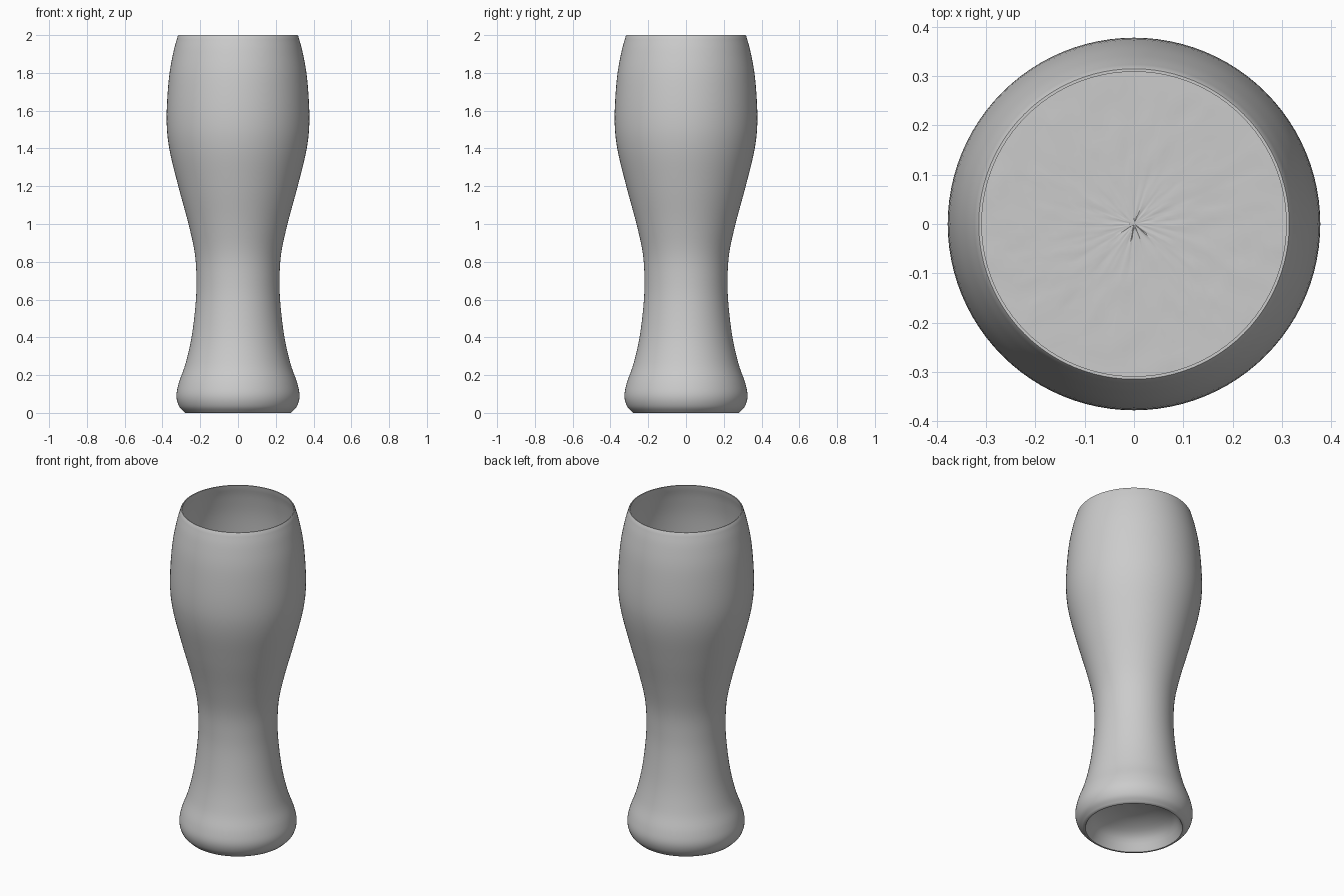
import bpy, bmesh, math, random
from mathutils import Vector

if "Cube" in bpy.data.objects:
    bpy.data.objects.remove(bpy.data.objects["Cube"], do_unlink=True)

SEGMENTS = 96
WALL = 0.01
random.seed(4)

grey = bpy.data.materials.new("plain grey")
grey.use_nodes = True
grey.diffuse_color = (0.6, 0.6, 0.6, 1)
grey.node_tree.nodes["Principled BSDF"].inputs["Base Color"].default_value = grey.diffuse_color


def smooth_path(points, steps=5):
    """Pass a soft curve through (radius, height) points."""
    pts = [Vector(p) for p in points]
    pts = [2 * pts[0] - pts[1]] + pts + [2 * pts[-1] - pts[-2]]
    path = []
    for a, b, c, d in zip(pts, pts[1:], pts[2:], pts[3:]):
        for i in range(steps):
            t = i / steps
            path.append(b + (c - a) * t / 2 + (2 * a - 5 * b + 4 * c - d) * t * t / 2
                        + (3 * b - a - 3 * c + d) * t ** 3 / 2)
    return path + [pts[-2]]


def lathe(name, profile, ripple=0.0):
    """Turn a (radius, height) profile around z; radius 0 becomes a pole."""
    bm = bmesh.new()
    rings = []
    for r, z in profile:
        if r < 1e-5:
            rings.append([bm.verts.new((0, 0, z))] * SEGMENTS)
            continue
        ring = []
        for i in range(SEGMENTS):
            a = math.tau * i / SEGMENTS
            lift = random.uniform(-ripple, ripple) if ripple else 0
            ring.append(bm.verts.new((r * math.cos(a), r * math.sin(a), z + lift)))
        rings.append(ring)
    for low, high in zip(rings, rings[1:]):
        for i in range(SEGMENTS):
            j = (i + 1) % SEGMENTS
            bm.faces.new(dict.fromkeys((low[i], low[j], high[j], high[i])))
    mesh = bpy.data.meshes.new(name)
    bm.to_mesh(mesh)
    bm.free()
    mesh.materials.append(grey)
    obj = bpy.data.objects.new(name, mesh)
    bpy.context.collection.objects.link(obj)
    bpy.ops.object.select_all(action="DESELECT")
    obj.select_set(True)
    bpy.context.view_layer.objects.active = obj
    bpy.ops.object.shade_smooth_by_angle(angle=math.radians(50))
    return obj


# Glass: hollow underside, waisted outer wall, thin rim, inner wall and floor
outer = smooth_path([(0.28, 0), (0.312, 0.035), (0.326, 0.09), (0.313, 0.16), (0.278, 0.26),
                     (0.246, 0.4), (0.225, 0.57), (0.22, 0.7), (0.228, 0.84), (0.262, 1.0),
                     (0.316, 1.2), (0.364, 1.4), (0.378, 1.56), (0.366, 1.77),
                     (0.342, 1.91), (0.319, 1.994)])
underside = smooth_path([(0, 0.14), (0.12, 0.125), (0.22, 0.08), (0.27, 0)], 4)
rim = [Vector((0.315, 2.0)), Vector((0.309, 2.0))]
inner = [Vector((p.x - WALL, p.y)) for p in reversed(outer) if 0.2 < p.y < 1.99]
floor = [Vector((0.2, 0.18)), Vector((0, 0.18))]
lathe("glass", underside + outer + rim + inner + floor)

# Drink: finely rippled surface resting against the inner wall
level = 1.6
lathe("drink_surface", [(0.368 * (1 - k / 16), level) for k in range(17)], ripple=0.0011)
